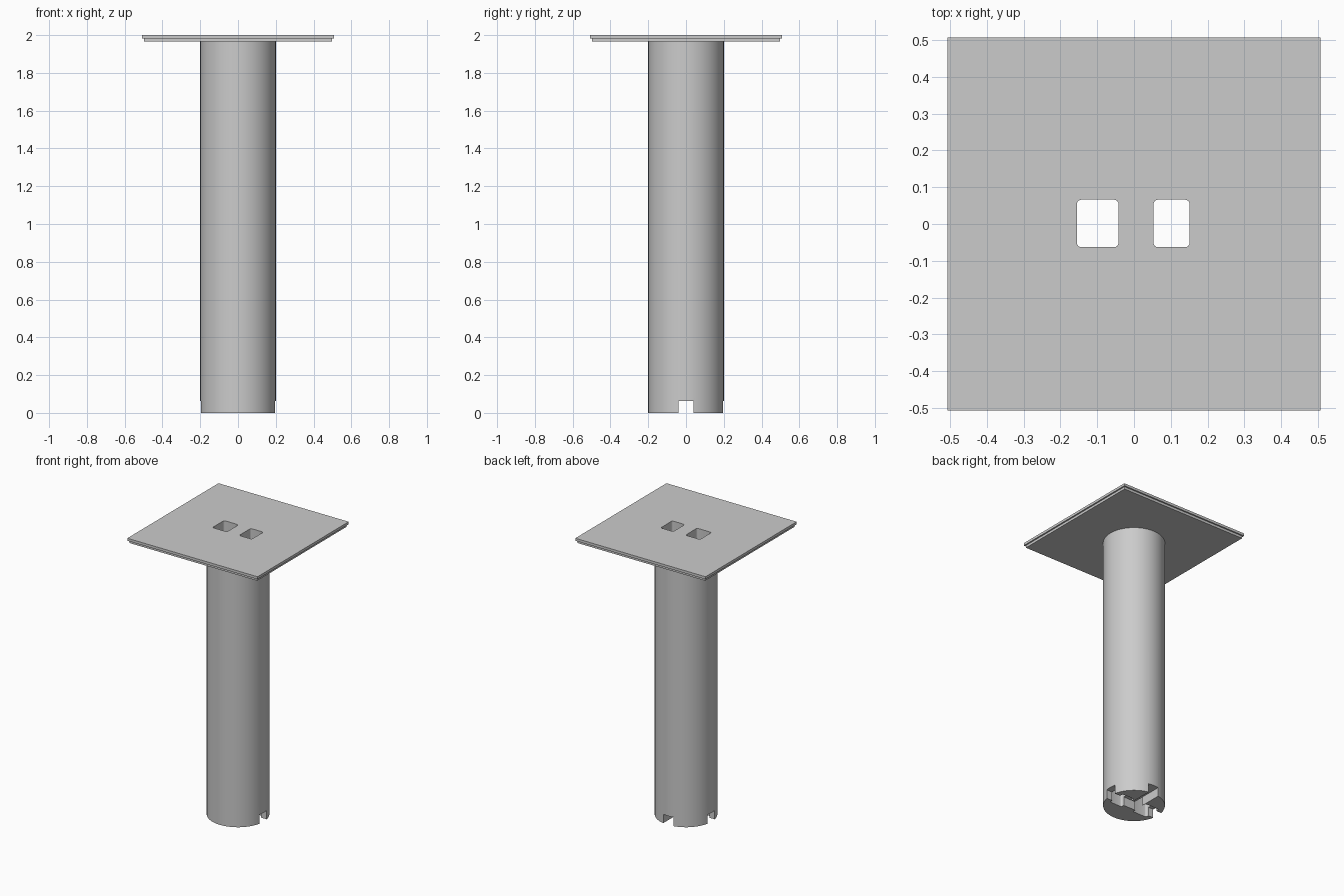
import bpy, bmesh, math
from mathutils import Matrix

old = bpy.data.objects.get("Cube")
if old:
    bpy.data.objects.remove(old, do_unlink=True)

GREY = (0.6, 0.6, 0.6, 1)
grey = bpy.data.materials.new("plain grey")
grey.use_nodes = True
grey.diffuse_color = GREY
grey.node_tree.nodes["Principled BSDF"].inputs["Base Color"].default_value = GREY


def finish(name, bm):
    bmesh.ops.recalc_face_normals(bm, faces=bm.faces)
    mesh = bpy.data.meshes.new(name)
    bm.to_mesh(mesh)
    bm.free()
    mesh.materials.append(grey)
    obj = bpy.data.objects.new(name, mesh)
    bpy.context.collection.objects.link(obj)
    return obj


def box(name, x0, x1, y0, y1, z0, z1, corner=0):
    bm = bmesh.new()
    size = Matrix.Diagonal((x1 - x0, y1 - y0, z1 - z0, 1))
    centre = Matrix.Translation(((x0 + x1) / 2, (y0 + y1) / 2, (z0 + z1) / 2))
    bmesh.ops.create_cube(bm, size=1, matrix=centre @ size)
    if corner:
        upright = [e for e in bm.edges
                   if abs(e.verts[0].co.z - e.verts[1].co.z) > 0.001]
        bmesh.ops.bevel(bm, geom=upright, offset=corner, segments=4,
                        profile=0.5, affect='EDGES')
    return finish(name, bm)


def cut(target, cutters):
    bpy.context.view_layer.objects.active = target
    for c in cutters:
        c.hide_render = True
        mod = target.modifiers.new("cut", 'BOOLEAN')
        mod.operation = 'DIFFERENCE'
        mod.solver = 'EXACT'
        mod.object = c
        bpy.ops.object.modifier_apply(modifier=mod.name)


# Round post
PLATE_Z, STEP_Z, TOP = 1.965, 1.982, 2.0
bm = bmesh.new()
bmesh.ops.create_cone(bm, cap_ends=True, segments=96, radius1=0.2, radius2=0.2,
                      depth=PLATE_Z, matrix=Matrix.Translation((0, 0, PLATE_Z / 2)))
post = finish("post", bm)

# Square head plate with a small step under its rim
lower_plate = box("lower_plate", -0.497, 0.497, -0.497, 0.497, PLATE_Z, STEP_Z)
upper_plate = box("upper_plate", -0.507, 0.507, -0.507, 0.507, STEP_Z, TOP)

# Two rounded channels through the plate and post
channels = [box("channel_cutter", x0, x1, -0.063, 0.066, -0.1, 2.1, 0.012)
            for x0, x1 in ((-0.155, -0.042), (0.053, 0.151))]

# T-shaped slot across the foot, open at both sides and the back
slots = [box("side_slot_cutter", -0.3, 0.3, -0.04, 0.04, -0.1, 0.063),
         box("back_slot_cutter", -0.04, 0.04, 0, 0.3, -0.1, 0.063)]

cut(post, channels + slots)
cut(lower_plate, channels)
cut(upper_plate, channels)
for c in channels + slots:
    bpy.data.objects.remove(c, do_unlink=True)

# Smooth the curved walls, keep the edges sharp
bpy.ops.object.select_all(action='DESELECT')
for part in (post, lower_plate, upper_plate):
    part.select_set(True)
bpy.context.view_layer.objects.active = post
bpy.ops.object.shade_smooth_by_angle(angle=math.radians(30))
